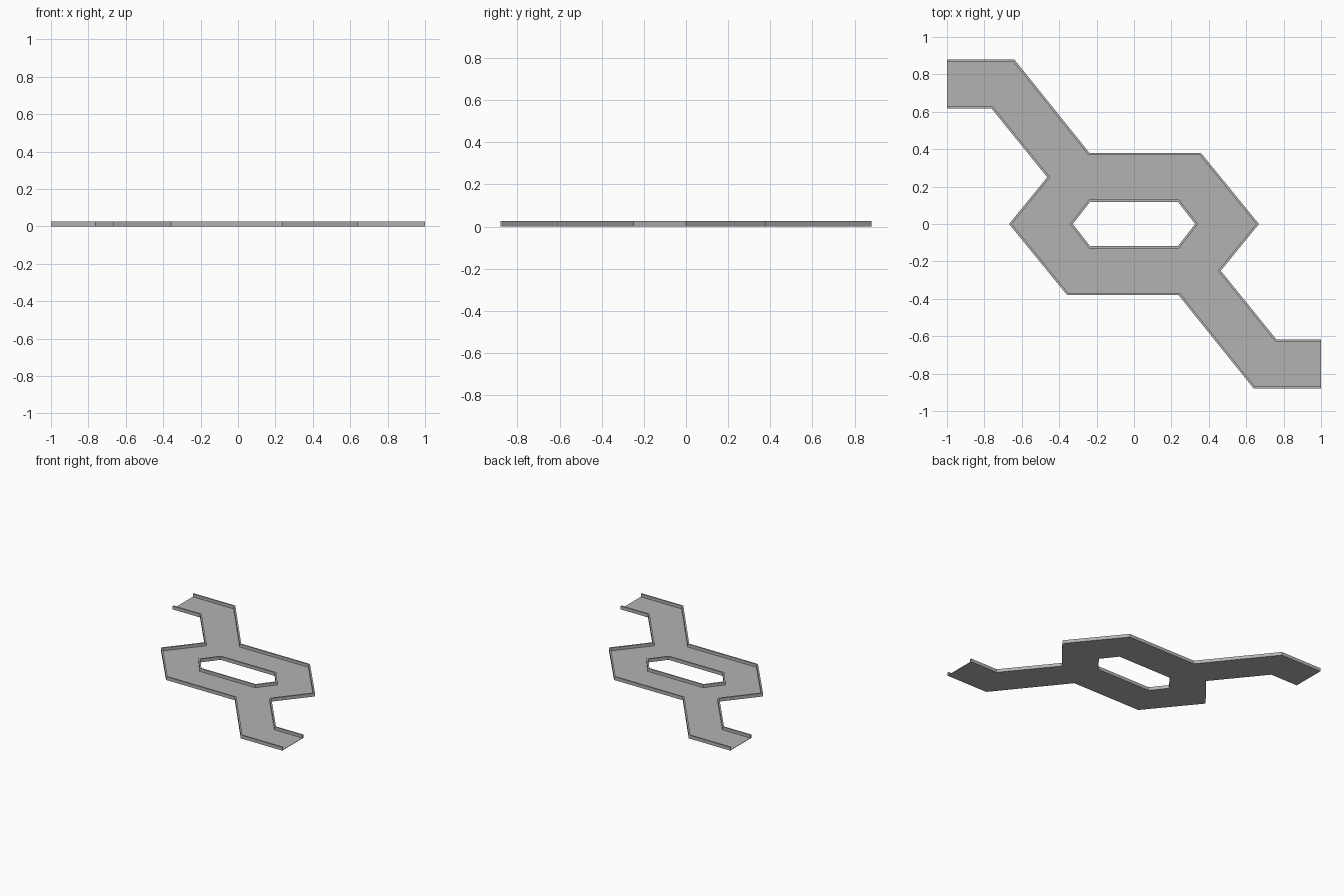
import bpy
import bmesh
from mathutils import Vector

HEIGHT, FLOOR, WALL = 0.026, 0.003, 0.012

if "Cube" in bpy.data.objects:
    bpy.data.objects.remove(bpy.data.objects["Cube"], do_unlink=True)

grey = bpy.data.materials.new("plain_grey")
grey.use_nodes = True
grey.diffuse_color = (0.45, 0.45, 0.45, 1)
grey.node_tree.nodes["Principled BSDF"].inputs["Base Color"].default_value = grey.diffuse_color

# Back edge runs clockwise from the left end to the right end
back_edge = [Vector(p) for p in (
    (-1, 0.88), (-0.64, 0.88), (-0.238, 0.38), (0.358, 0.38),
    (0.668, 0), (0.464, -0.25), (0.762, -0.618), (1, -0.618))]
front_edge = [-p for p in back_edge]
# Opening runs anticlockwise so that its wall stands on the floor side
half_hole = [Vector(p) for p in ((0.327, 0), (0.235, 0.118), (-0.235, 0.118))]
hole = half_hole + [-p for p in half_hole]


def finish(bm, name):
    bmesh.ops.recalc_face_normals(bm, faces=bm.faces)
    mesh = bpy.data.meshes.new(name)
    bm.to_mesh(mesh)
    bm.free()
    mesh.materials.append(grey)
    obj = bpy.data.objects.new(name, mesh)
    bpy.context.collection.objects.link(obj)


def mitred(path, closed):
    """Offset a path to its right by the wall thickness."""
    result = []
    n = len(path)
    for i, p in enumerate(path):
        normals = []
        for a, b in ((i - 1, i), (i, i + 1)):
            if closed or (a >= 0 and b < n):
                d = (path[b % n] - path[a % n]).normalized()
                normals.append(Vector((d.y, -d.x)))
        m = sum(normals, Vector((0, 0))).normalized()
        result.append(p + m * WALL / m.dot(normals[0]))
    return result


def wall(name, path, closed=False):
    bm = bmesh.new()
    inner = mitred(path, closed)
    rings = [[bm.verts.new((*q, z)) for q, z in
              ((a, FLOOR), (a, HEIGHT), (b, HEIGHT), (b, FLOOR))]
             for a, b in zip(path, inner)]
    pairs = list(zip(rings, rings[1:]))
    if closed:
        pairs.append((rings[-1], rings[0]))
    else:
        bm.faces.new(rings[0])
        bm.faces.new(rings[-1])
    for r, s in pairs:
        for k in range(4):
            j = (k + 1) % 4
            bm.faces.new((r[k], r[j], s[j], s[k]))
    finish(bm, name)


# Floor plate with its six-sided opening
bm = bmesh.new()
edges = []
for loop in (back_edge + front_edge, hole):
    verts = [bm.verts.new((*p, 0)) for p in loop]
    edges += [bm.edges.new((verts[i - 1], verts[i])) for i in range(len(verts))]
bmesh.ops.triangle_fill(bm, edges=edges, use_beauty=True, use_dissolve=False)
top = bmesh.ops.extrude_face_region(bm, geom=bm.faces[:], use_keep_orig=True)["geom"]
bmesh.ops.translate(bm, vec=(0, 0, FLOOR),
                    verts=[v for v in top if isinstance(v, bmesh.types.BMVert)])
finish(bm, "floor")

# Low walls along every edge, leaving both ends open
wall("back_wall", back_edge)
wall("front_wall", front_edge)
wall("opening_wall", hole, closed=True)
